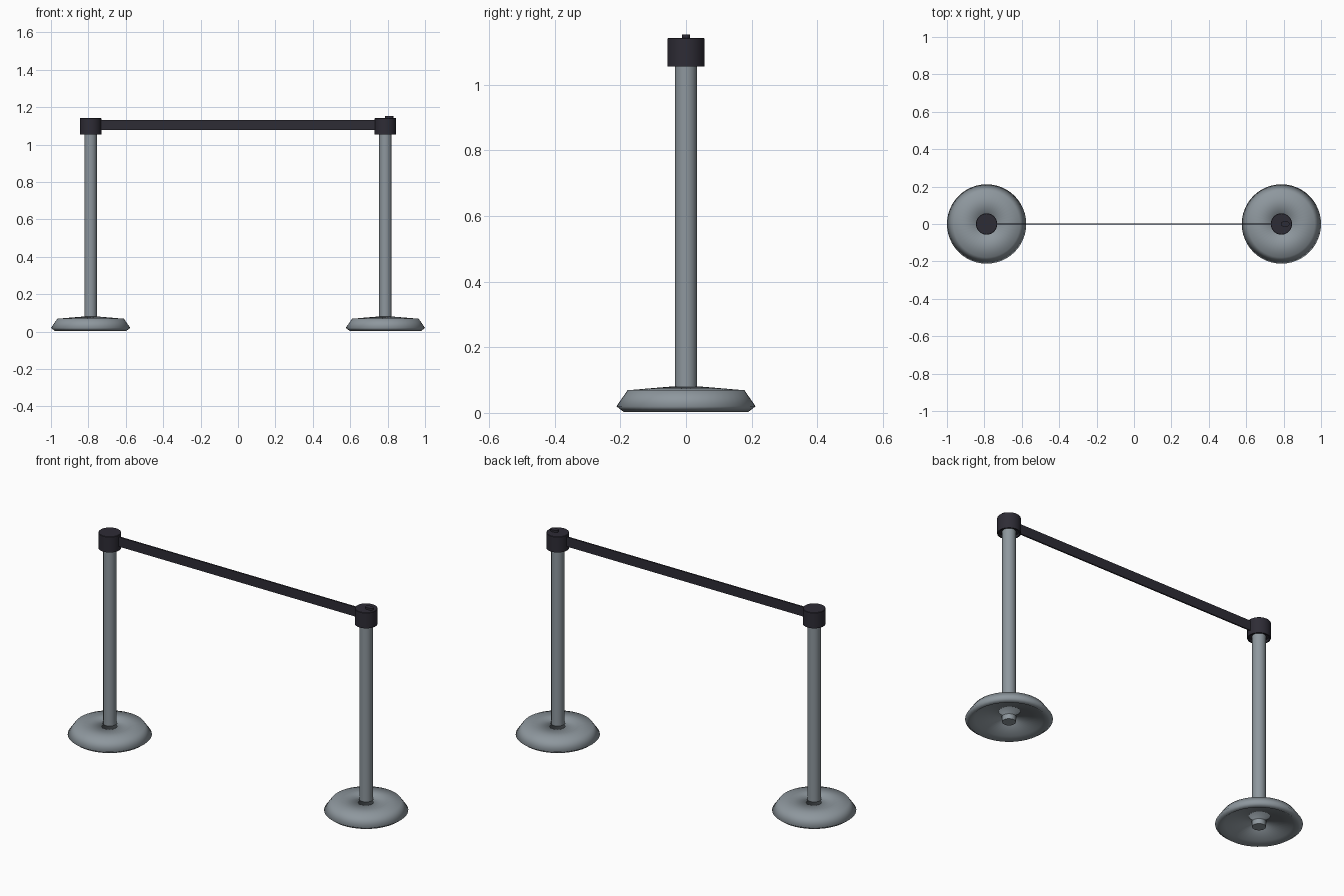
import bpy, bmesh, math

if "Cube" in bpy.data.objects:
    bpy.data.objects.remove(bpy.data.objects["Cube"])


def material(name, rgb):
    m = bpy.data.materials.new(name)
    m.diffuse_color = (*rgb, 1)
    m.use_nodes = True
    m.node_tree.nodes["Principled BSDF"].inputs["Base Color"].default_value = m.diffuse_color
    return m


GREY = material("brushed grey", (0.27, 0.31, 0.34))
DARK = material("dark plastic", (0.027, 0.025, 0.036))
POST_X = 0.788


def finish(name, bm, mat, angle=None):
    """Turn a bmesh into an object; angle None means fully smooth."""
    bmesh.ops.recalc_face_normals(bm, faces=bm.faces)
    me = bpy.data.meshes.new(name)
    bm.to_mesh(me)
    bm.free()
    me.materials.append(mat)
    ob = bpy.data.objects.new(name, me)
    bpy.context.collection.objects.link(ob)
    bpy.ops.object.select_all(action='DESELECT')
    bpy.context.view_layer.objects.active = ob
    ob.select_set(True)
    if angle is None:
        bpy.ops.object.shade_smooth()
    else:
        bpy.ops.object.shade_smooth_by_angle(angle=math.radians(angle))
    return ob


def lathe(name, profile, x, mat, angle=None, n=48, closed=False):
    """Revolve (radius, z) points around the vertical line at x."""
    bm = bmesh.new()
    vs = [bm.verts.new((x + r, 0, z)) for r, z in profile]
    pairs = list(zip(vs, vs[1:])) + ([(vs[-1], vs[0])] if closed else [])
    es = [bm.edges.new(p) for p in pairs]
    bmesh.ops.spin(bm, geom=vs + es, cent=(x, 0, 0), axis=(0, 0, 1),
                   angle=math.tau, steps=n, use_duplicate=False)
    bmesh.ops.remove_doubles(bm, verts=bm.verts, dist=1e-5)
    return finish(name, bm, mat, angle)


# Two posts: hollow domed base, pole and cap
for side, x in (("left", -POST_X), ("right", POST_X)):
    lathe(side + "_base", [(0.19, 0.003), (0.212, 0.02), (0.178, 0.069), (0.036, 0.081),
                           (0.036, 0.03), (0.165, 0.02)], x, GREY, closed=True)
    lathe(side + "_pole", [(0, 0.004), (0.033, 0.004), (0.033, 1.08), (0, 1.08)],
          x, GREY, 40, 32)
    lathe(side + "_cap", [(0, 1.066), (0.048, 1.066), (0.05, 1.055), (0.057, 1.055),
                          (0.057, 1.14), (0.055, 1.142), (0, 1.142)], x, DARK, 40)

# Belt between the caps
bm = bmesh.new()
bmesh.ops.create_cube(bm, size=1)
for v in bm.verts:
    v.co = (v.co.x * (2 * POST_X - 0.1), v.co.y * 0.008, 1.105 + v.co.z * 0.053)
finish("belt", bm, DARK, 30)

# Rounded release button on the right cap
bm = bmesh.new()
ring = []
for i in range(24):
    a = math.tau * (i + 0.5) / 24
    cx = 0.808 + math.copysign(0.01, math.cos(a))
    ring.append(bm.verts.new((cx + 0.013 * math.cos(a), 0.013 * math.sin(a), 1.135)))
face = bm.faces.new(ring)
ext = bmesh.ops.extrude_face_region(bm, geom=[face])
for v in ext["geom"]:
    if isinstance(v, bmesh.types.BMVert):
        v.co.z = 1.153
finish("release_button", bm, DARK, 40)
